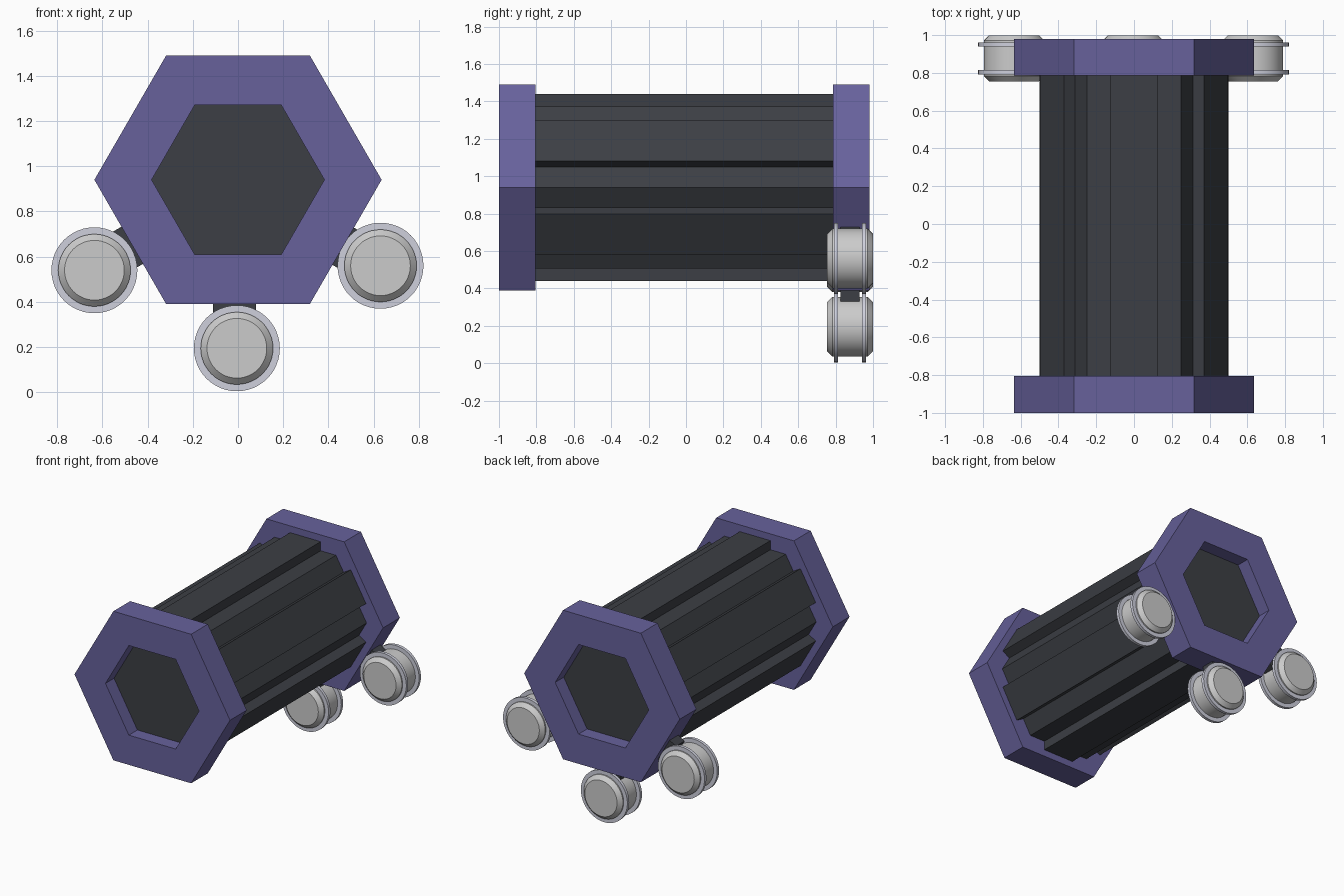
import bpy, bmesh
from math import sin, cos, pi, radians
from mathutils import Matrix

if "Cube" in bpy.data.objects:
    bpy.data.objects.remove(bpy.data.objects["Cube"])

CZ = 0.94  # height of the barrel axis


def material(name, rgb):
    m = bpy.data.materials.new(name)
    m.diffuse_color = (*rgb, 1)
    m.use_nodes = True
    m.node_tree.nodes["Principled BSDF"].inputs["Base Color"].default_value = m.diffuse_color
    return m


PURPLE = material("purple", (0.135, 0.12, 0.33))
DARK = material("dark", (0.045, 0.049, 0.058))
PALE = material("pale", (0.62, 0.63, 0.72))


def finish(name, bm, mat=None, smooth=False):
    bmesh.ops.recalc_face_normals(bm, faces=bm.faces)
    me = bpy.data.meshes.new(name)
    bm.to_mesh(me)
    bm.free()
    ob = bpy.data.objects.new(name, me)
    bpy.context.collection.objects.link(ob)
    if mat:
        me.materials.append(mat)
    if smooth:
        bpy.context.view_layer.objects.active = ob
        bpy.ops.object.select_all(action='DESELECT')
        ob.select_set(True)
        bpy.ops.object.shade_smooth_by_angle(angle=radians(20))
    return ob


def lathe(name, profile, sides, x, z, mat=None, closed=False, smooth=False):
    """Revolve (radius, y) points round an axis along y at (x, z)."""
    bm = bmesh.new()
    rings = [[bm.verts.new((x + r * cos(2 * pi * i / sides), y,
                            z + r * sin(2 * pi * i / sides)))
              for i in range(sides)] for r, y in profile]
    pairs = list(zip(rings, rings[1:]))
    if closed:
        pairs.append((rings[-1], rings[0]))
    else:
        bm.faces.new(rings[0])
        bm.faces.new(rings[-1])
    for a, b in pairs:
        for i in range(sides):
            j = (i + 1) % sides
            bm.faces.new((a[i], a[j], b[j], b[i]))
    return finish(name, bm, mat, smooth)


def box(name, size, matrix, mat):
    bm = bmesh.new()
    bmesh.ops.create_cube(bm, size=1, matrix=matrix @ Matrix.Diagonal((*size, 1)))
    return finish(name, bm, mat)


# Hexagonal core; its ends are the floors of the end recesses
Y0, Y1 = -0.90, 0.88
lathe("barrel_core", [(0.5, Y0), (0.5, Y1)], 6, 0, CZ, DARK)

# Raised ribs, one on each flat of the core
for k in range(6):
    turn = Matrix.Translation((0, 0, CZ)) @ Matrix.Rotation(k * pi / 3, 4, 'Y')
    box(f"barrel_rib_{k + 1}", (0.25, Y1 - Y0 - 0.02, 0.1),
        turn @ Matrix.Translation((0, (Y0 + Y1) / 2, 0.45)), DARK)

# Hexagonal end collars
for name, a, b in (("front_collar", -1.0, -0.805), ("back_collar", 0.785, 0.98)):
    lathe(name, [(0.635, a), (0.635, b), (0.382, b), (0.382, a)], 6, 0, CZ,
          PURPLE, closed=True)

# Rollers on the back collar, each with a hub, two flanges and a bracket
YC = 0.877
for side, x, z, deg, shift in (("left", -0.635, 0.54, 60, 0.017),
                               ("bottom", -0.005, 0.195, 0, -0.016),
                               ("right", 0.63, 0.56, -60, -0.022)):
    lathe(side + "_roller", [(0.132, YC - 0.122), (0.16, YC - 0.094),
                             (0.16, YC + 0.094), (0.132, YC + 0.122)],
          48, x, z, smooth=True)
    for tag, s in (("front", -1), ("back", 1)):
        y = YC + s * 0.074
        lathe(f"{side}_{tag}_flange",
              [(0.19, y - 0.011), (0.19, y + 0.011),
               (0.15, y + 0.011), (0.15, y - 0.011)],
              48, x, z, PALE, closed=True, smooth=True)
    turn = Matrix.Translation((0, 0, CZ)) @ Matrix.Rotation(radians(deg), 4, 'Y')
    box(side + "_bracket", (0.19, 0.10, 0.09),
        turn @ Matrix.Translation((shift, YC, -0.565)), DARK)
